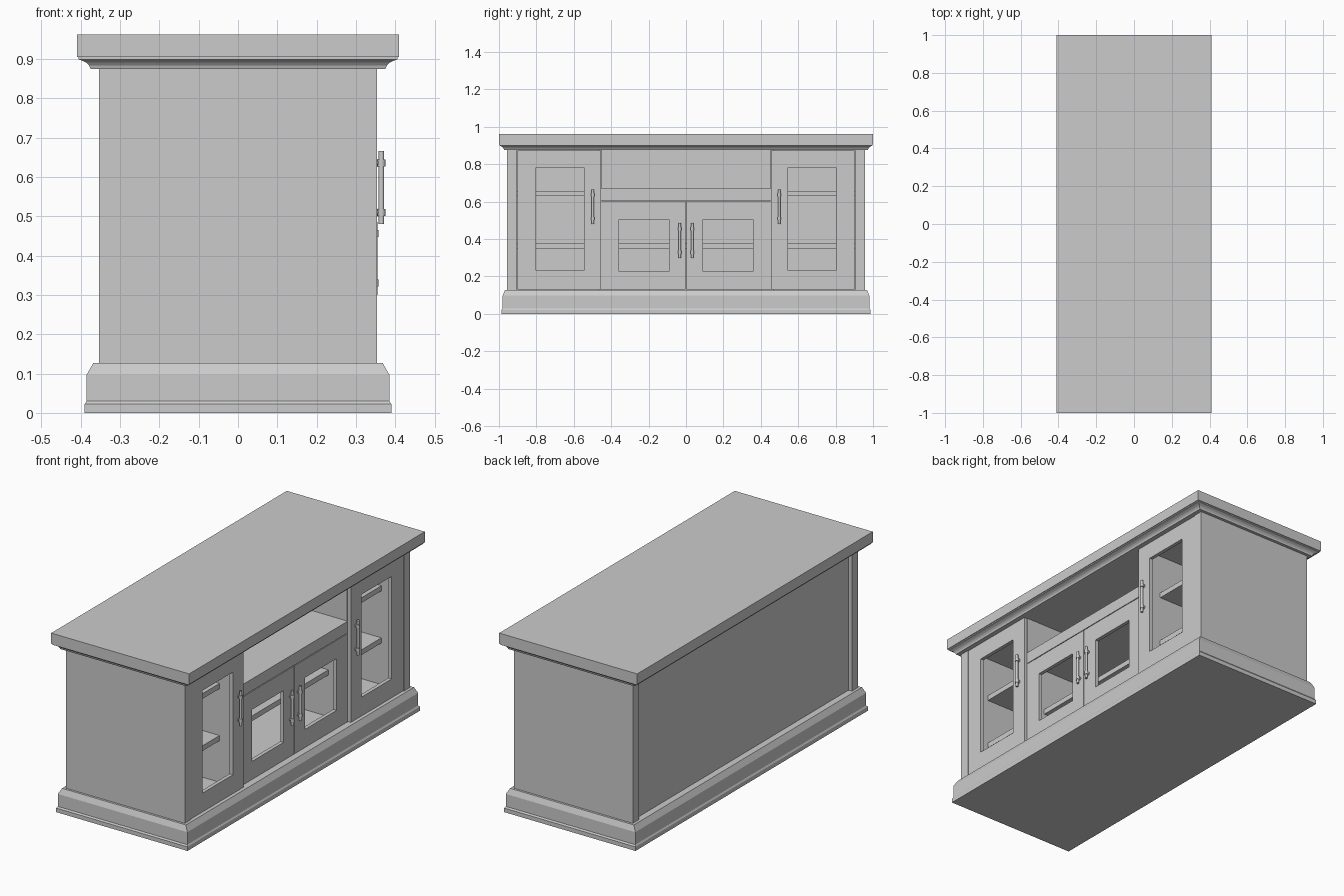
import bpy, bmesh, math
from mathutils import Matrix, Vector

if "Cube" in bpy.data.objects:
    bpy.data.objects.remove(bpy.data.objects["Cube"])


def finish(name, bm):
    bmesh.ops.recalc_face_normals(bm, faces=bm.faces)
    mesh = bpy.data.meshes.new(name)
    bm.to_mesh(mesh)
    bm.free()
    ob = bpy.data.objects.new(name, mesh)
    bpy.context.collection.objects.link(ob)
    return ob


def box(name, x, y, z):
    bm = bmesh.new()
    bmesh.ops.create_cube(bm, size=1)
    for v in bm.verts:
        v.co = Vector([(r[0] + r[1]) / 2 + c * (r[1] - r[0]) for r, c in zip((x, y, z), v.co)])
    return finish(name, bm)


def moulding(name, profile):
    """Stack of rectangles, each row (half depth, half length, height)."""
    bm = bmesh.new()
    rings = [[bm.verts.new((sx * a, sy * b, z)) for sx, sy in ((-1, -1), (1, -1), (1, 1), (-1, 1))]
             for a, b, z in profile]
    for lo, hi in zip(rings, rings[1:]):
        for i in range(4):
            bm.faces.new((lo[i], lo[(i + 1) % 4], hi[(i + 1) % 4], hi[i]))
    bm.faces.new(rings[0])
    bm.faces.new(rings[-1])
    return finish(name, bm)


def door(name, x, outer, inner):
    """Frame with a rectangular opening; outer and inner are (y0, y1, z0, z1)."""
    bm = bmesh.new()
    loops = []
    for px, (y0, y1, z0, z1) in ((x[0], outer), (x[1], outer), (x[1], inner), (x[0], inner)):
        loops.append([bm.verts.new((px, y, z)) for y, z in ((y0, z0), (y1, z0), (y1, z1), (y0, z1))])
    for k in range(4):
        a, b = loops[k], loops[(k + 1) % 4]
        for i in range(4):
            j = (i + 1) % 4
            bm.faces.new((a[i], a[j], b[j], b[i]))
    return finish(name, bm)


def cylinder(bm, centre, radius, depth, along_x=False):
    rot = Matrix.Rotation(math.pi / 2, 4, 'Y') if along_x else Matrix.Identity(4)
    bmesh.ops.create_cone(bm, cap_ends=True, segments=12, radius1=radius, radius2=radius,
                          depth=depth, matrix=Matrix.Translation(centre) @ rot)


def handle(name, x, y, z):
    bm = bmesh.new()
    cylinder(bm, (x + 0.013, y, z), 0.007, 0.186)
    for s in (-1, 1):
        cylinder(bm, (x + 0.006, y, z + s * 0.063), 0.006, 0.026, True)
        cylinder(bm, (x + 0.013, y, z + s * 0.063), 0.010, 0.018)
        cylinder(bm, (x + 0.001, y, z + s * 0.063), 0.010, 0.004, True)
    ob = finish(name, bm)
    bpy.context.view_layer.objects.active = ob
    ob.select_set(True)
    bpy.ops.object.shade_smooth_by_angle(angle=math.radians(35))
    ob.select_set(False)


# Plinth, crown and top
moulding("plinth", [(0.39, 0.986, 0), (0.39, 0.986, 0.022), (0.385, 0.98, 0.03),
                    (0.385, 0.98, 0.097), (0.368, 0.968, 0.127)])
moulding("crown_moulding", [(0.375, 0.972, 0.875), (0.379, 0.975, 0.884), (0.386, 0.981, 0.891),
                            (0.396, 0.989, 0.896), (0.406, 0.996, 0.899), (0.406, 0.996, 0.905)])
box("top_slab", (-0.41, 0.41), (-1, 1), (0.905, 0.962))

# Carcass back and centre rail
box("back_panel", (-0.333, -0.315), (-0.905, 0.905), (0.127, 0.875))
box("centre_rail", (-0.315, 0.335), (-0.453, 0.453), (0.607, 0.67))
box("centre_shelf", (-0.315, 0.22), (-0.453, 0.453), (0.35, 0.378))

for s, side in ((-1, "left"), (1, "right")):
    def span(a, b):
        return tuple(sorted((s * a, s * b)))

    # Side panels, dividers and shelves
    box(side + "_side_panel", (-0.353, 0.353), span(0.903, 0.956), (0.127, 0.875))
    box(side + "_divider", (-0.315, 0.332), span(0.453, 0.471), (0.127, 0.875))
    for i, z in enumerate((0.35, 0.63)):
        box(f"{side}_shelf_{i + 1}", (-0.315, 0.22), span(0.471, 0.903), (z, z + 0.028))
    # Doors
    door(side + "_outer_door", (0.332, 0.352), span(0.455, 0.901) + (0.13, 0.873),
         span(0.545, 0.802) + (0.231, 0.782))
    door(side + "_centre_door", (0.315, 0.335), span(0.002, 0.452) + (0.13, 0.603),
         span(0.091, 0.358) + (0.227, 0.505))
    # Handles
    handle(side + "_outer_handle", 0.352, s * 0.498, 0.573)
    handle(side + "_centre_handle", 0.335, s * 0.034, 0.393)
